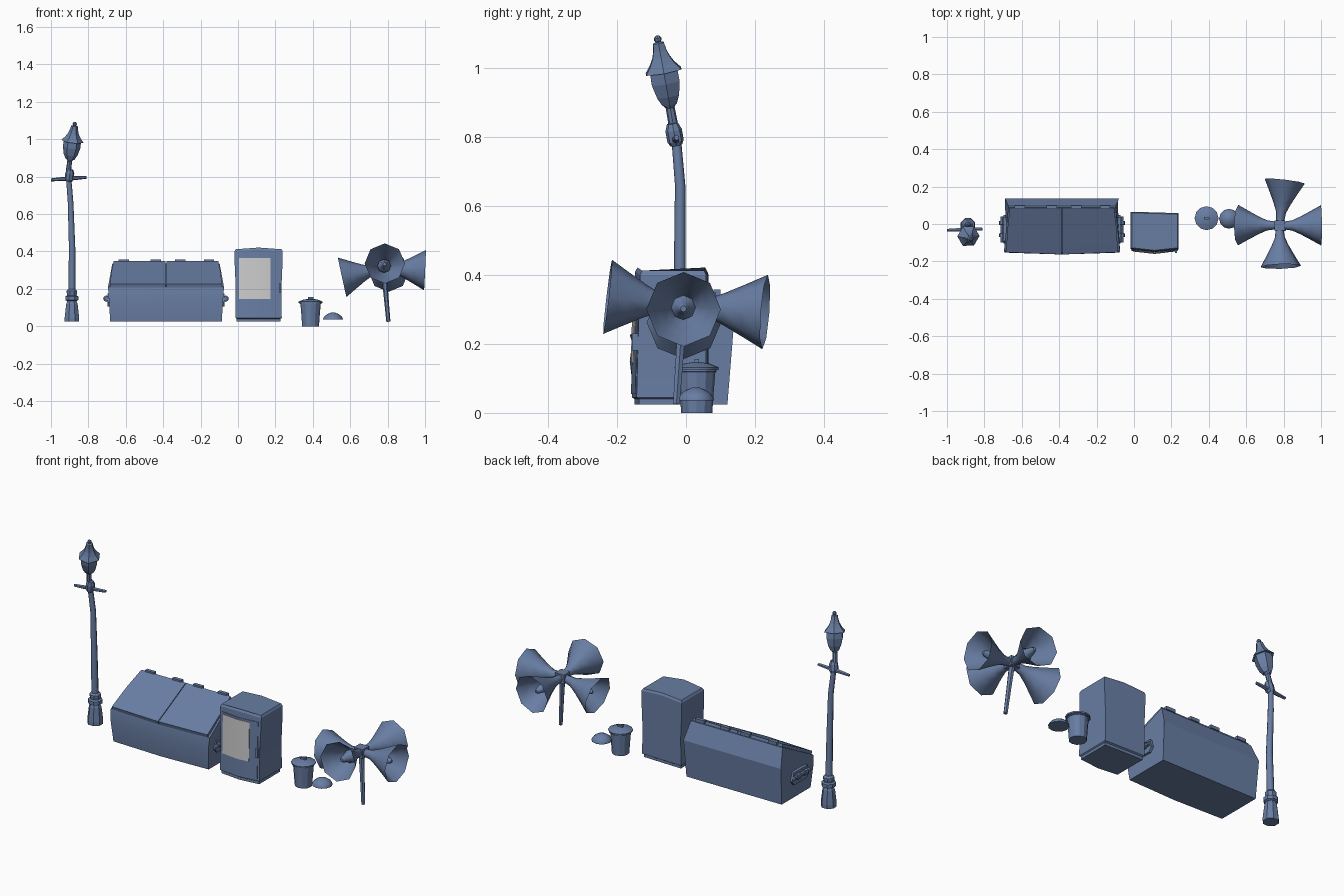
import bpy, bmesh, math
from mathutils import Vector

if "Cube" in bpy.data.objects:
    bpy.data.objects.remove(bpy.data.objects["Cube"])


def paint(name, rgb):
    m = bpy.data.materials.new(name)
    m.diffuse_color = (*rgb, 1)
    m.use_nodes = True
    m.node_tree.nodes["Principled BSDF"].inputs["Base Color"].default_value = m.diffuse_color
    return m


BLUE = paint("slate_blue", (.14, .208, .37))
GLASS = paint("window_grey", (.54, .54, .53))


def loft(name, loops, caps=(True, True), mat=BLUE, smooth=0):
    """Skin a list of equal-length point loops, optionally capping the ends."""
    bm = bmesh.new()
    rings = [[bm.verts.new(p) for p in lp] for lp in loops]
    n = len(rings[0])
    for a, b in zip(rings, rings[1:]):
        for i in range(n):
            j = (i + 1) % n
            bm.faces.new((a[i], a[j], b[j], b[i]))
    if caps[0]:
        bm.faces.new(rings[0][::-1])
    if caps[1]:
        bm.faces.new(rings[-1])
    bmesh.ops.recalc_face_normals(bm, faces=bm.faces)
    me = bpy.data.meshes.new(name)
    bm.to_mesh(me)
    bm.free()
    me.materials.append(mat)
    ob = bpy.data.objects.new(name, me)
    bpy.context.collection.objects.link(ob)
    if smooth:
        bpy.ops.object.select_all(action='DESELECT')
        ob.select_set(True)
        bpy.context.view_layer.objects.active = ob
        bpy.ops.object.shade_smooth_by_angle(angle=math.radians(smooth))
    return ob


def turned(name, origin, axis, profile, sides=8, caps=(True, True), turn=0.0, smooth=0):
    """Turn a (distance, radius) profile around an axis."""
    o, d = Vector(origin), Vector(axis).normalized()
    ref = Vector((0, 0, 1)) if abs(d.z) < 0.8 else Vector((1, 0, 0))
    v = (ref - d * ref.dot(d)).normalized()
    u = d.cross(v)
    ang = [turn + math.tau * i / sides for i in range(sides)]
    return loft(name, [[o + d * t + (v * math.cos(a) + u * math.sin(a)) * r for a in ang]
                       for t, r in profile], caps, smooth=smooth)


def tube(name, path, sides=8):
    """Upright tube through (x, y, z, radius) stations."""
    ang = [math.tau * i / sides for i in range(sides)]
    return loft(name, [[(x + r * math.cos(a), y + r * math.sin(a), z) for a in ang]
                       for x, y, z, r in path], smooth=50)


def box(name, c, s):
    x, y, z = (k / 2 for k in s)
    quad = [(-x, -y), (x, -y), (x, y), (-x, y)]
    return loft(name, [[(c[0] + a, c[1] + b, c[2] + h) for a, b in quad] for h in (-z, z)])


UP = (0, 0, 1)

# Street lamp: fluted foot, bent post, collar, ladder bar and tilted lantern
turned("lamp_foot", (-0.888, -0.008, 0.025), UP,
       [(0, .042), (.02, .042), (.095, .033), (.11, .027), (.115, .038), (.135, .038),
        (.14, .027), (.155, .03), (.165, .03), (.175, .02)], 8, turn=math.pi / 8)
tube("lamp_post", [(-.888, -.01, .19, .019), (-.887, -.018, .42, .017),
                   (-.895, -.017, .66, .015), (-.905, -.028, .79, .014)])
lamp_axis = (.03, -.04, .22)
turned("lamp_collar", (-.905, -.028, .775), lamp_axis,
       [(0, .017), (.012, .024), (.045, .024), (.065, .016)])
for tip in ((-1.0, -.033, .783), (-.81, -.027, .797)):
    hub = Vector((-.905, -.03, .79))
    d = Vector(tip) - hub
    turned("lamp_crossbar", hub, d, [(0, .012), (d.length, .008)], 6)
lamp_o = (-.907, -.036, .83)
turned("lamp_neck", lamp_o, lamp_axis, [(0, .014), (.055, .013), (.07, .024)])
turned("lantern", lamp_o, lamp_axis, [(.065, .024), (.09, .037), (.13, .047), (.17, .046)], 6)
turned("lantern_roof", lamp_o, lamp_axis,
       [(.165, .046), (.163, .06), (.185, .041), (.205, .029), (.225, .022),
        (.247, .018), (.25, .009)], 6)
turned("lantern_finial", lamp_o, lamp_axis,
       [(.248, .006), (.255, .011), (.262, .011), (.269, .005)])

# Dumpster body: (y, z, half width) profile, slightly bowed along its length
CX = -.385
body = [(-.138, .025, .298), (-.153, .15, .306), (-.145, .21, .31), (.09, .335, .287),
        (.097, .335, .287), (.137, .235, .305), (.12, .025, .298)]
loft("dumpster_body", [[(CX + s * w, y - (.01 if s == 0 and y < -.1 else 0), z)
                        for y, z, w in body] for s in (-1, 0, 1)], smooth=25)

# Lid halves, hinges and side lifting brackets
lid = [(-.145, .207, .297), (-.151, .226, .297), (-.03, .292, .29), (.085, .35, .277), (.09, .332, .277)]
for s in (-1, 1):
    loft("dumpster_lid", [[(CX + s * (w * t + .002), y - (.012 * (1 - t) if y < -.1 else 0), z)
                           for y, z, w in lid] for t in (0, 1)], smooth=25)
    x = CX + s * .296
    plate = [(-.105, .13), (-.085, .105), (.03, .105), (.048, .13), (.035, .175), (-.09, .175)]
    loft("dumpster_bracket", [[(x + s * k, y, z) for y, z in plate] for k in (0, .018)])
    turned("dumpster_lift_bar", (x + s * .023, -.1, .148), (0, 1, 0),
           [(0, .011), (.03, .011), (.031, .017), (.05, .017), (.051, .011), (.095, .011),
            (.096, .017), (.115, .017), (.116, .011), (.14, .011)])
for x in (-.61, -.44, -.31, -.155):
    box("dumpster_hinge", (x, .09, .348), (.056, .02, .018))

# Vending box: bowed front, domed top, tapered foot
BX = .11


def front_y(x, z):
    return -.143 + .027 * max(z - .03, 0) - .014 * (1 - abs(x - BX) / .127)


rows = [(.025, .118, .008), (.04, .118, .008), (.045, .124, 0), (.2, .122, 0),
        (.34, .128, 0), (.4, .129, 0), (.412, .122, .006)]
loops = []
for z, h, inset in rows:
    dome = .009 if z > .39 else 0
    loops.append([(BX - h, .065 - inset, z), (BX, .062 - inset, z + dome), (BX + h, .058 - inset, z),
                  (BX + h, front_y(BX + h, z) + inset, z), (BX, front_y(BX, z) + inset, z + dome),
                  (BX - h, front_y(BX - h, z) + inset, z)])
loft("vending_box", loops, smooth=25)


def front_panel(name, x0, x1, z0, z1, lift, mat=BLUE):
    loft(name, [[(x, front_y(x, z) + o, z) for z, o in
                 ((z0, -lift), (z1, -lift), (z1, .01), (z0, .01))] for x in (x0, BX, x1)],
         mat=mat, smooth=25)


front_panel("vending_door", -.005, .222, .055, .375, .003)
front_panel("vending_window", .005, .174, .145, .364, .006, GLASS)
box("vending_handle", (.224, -.145, .205), (.012, .022, .05))

# Rubbish can with conical lid, and a loose dome lid beside it
turned("trash_can", (.388, .031, 0), UP,
       [(0, .045), (.07, .05), (.118, .054), (.12, .058), (.128, .058)], 12)
turned("trash_can_lid", (.388, .031, 0), UP,
       [(.124, .063), (.132, .064), (.142, .04), (.147, .012)], 12, smooth=35)
box("trash_can_handle", (.388, .031, .15), (.03, .012, .013))
turned("loose_dome_lid", (.508, .028, .036), UP,
       [(0, .053), (.005, .053), (.018, .045), (.03, .029), (.038, .009)], 12, smooth=50)

# Loudspeaker: leaning pole, hub and four horns
hub = Vector((.778, -.008, .31))
foot = Vector((.804, -.028, .025))
turned("speaker_pole", foot, hub - foot, [(0, .011), (.15, .013), (.285, .016)], 6)
box("speaker_hub", hub, (.056, .056, .052))
for mouth in ((.557, -.006, .262), (1.0, -.007, .3), (.785, -.227, .336), (.806, .229, .292)):
    d = Vector(mouth) - hub
    k = d.length
    turned("speaker_horn", hub, d, [(.015, .02), (k * .3, .027), (k * .5, .047), (k * .75, .077),
                                    (k, .108)], 8, (True, False), smooth=50)
    turned("speaker_horn_core", hub, d, [(k * .38, .034), (k * .5, .036), (k * .53, .029),
                                         (k * .78, .017), (k * .85, .009)], 8, smooth=50)
